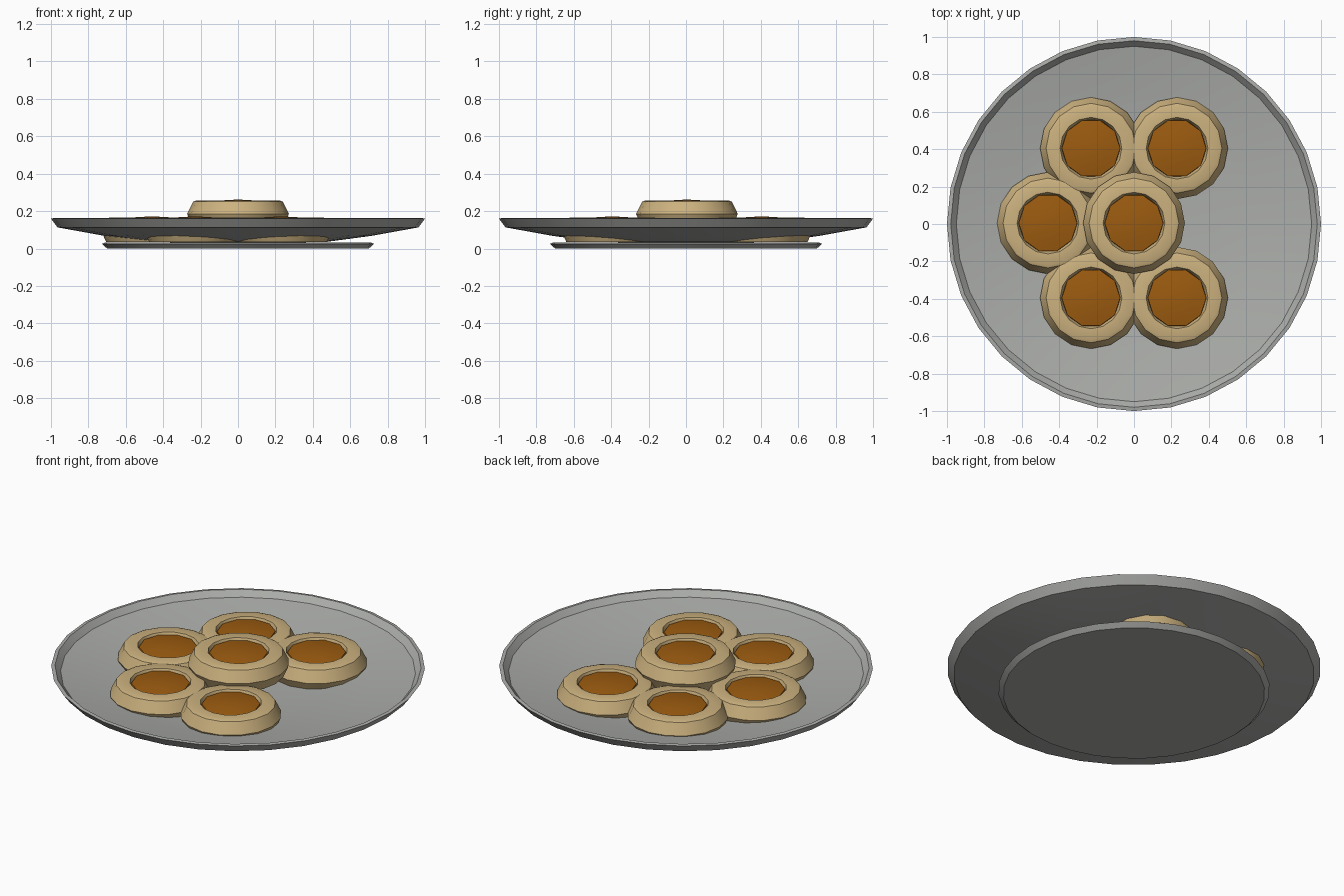
import bpy, math

if "Cube" in bpy.data.objects:
    bpy.data.objects.remove(bpy.data.objects["Cube"])


def material(name, rgb):
    m = bpy.data.materials.new(name)
    m.diffuse_color = (*rgb, 1)
    m.use_nodes = True
    m.node_tree.nodes["Principled BSDF"].inputs["Base Color"].default_value = m.diffuse_color
    return m


GREY = material("plate grey", (0.41, 0.42, 0.40))
CRUST = material("pastry tan", (0.60, 0.44, 0.21))
FILLING = material("caramel filling", (0.33, 0.105, 0.005))


def lathe(name, profile, sides, mat, loc=(0, 0, 0), angle=30, turn=0):
    """Spin an (r, z) profile about z; r = 0 ends close with a pole."""
    verts, rings, faces = [], [], []
    for r, z in profile:
        n = 1 if r == 0 else sides
        rings.append([len(verts) + i for i in range(n)])
        for i in range(n):
            a = 2 * math.pi * i / sides + turn
            verts.append((r * math.cos(a), r * math.sin(a), z))
    for a, b in zip(rings, rings[1:]):
        for i in range(sides):
            j = (i + 1) % sides
            quad = [a[i % len(a)], a[j % len(a)], b[j % len(b)], b[i % len(b)]]
            faces.append(list(dict.fromkeys(quad)))
    mesh = bpy.data.meshes.new(name)
    mesh.from_pydata(verts, [], faces)
    mesh.materials.append(mat)
    obj = bpy.data.objects.new(name, mesh)
    obj.location = loc
    bpy.context.collection.objects.link(obj)
    bpy.ops.object.select_all(action='DESELECT')
    obj.select_set(True)
    bpy.context.view_layer.objects.active = obj
    bpy.ops.object.shade_smooth_by_angle(angle=math.radians(angle))
    return obj


# Shallow dish with a raised rim
lathe("plate", [(0, 0.028), (0.47, 0.035), (0.71, 0.067), (0.965, 0.113),
                (1.0, 0.16), (0.98, 0.163), (0.95, 0.13), (0.70, 0.085),
                (0.45, 0.055), (0, 0.045)], 32, GREY)

# Thin disc under the dish
lathe("foot", [(0, 0), (0.70, 0.0), (0.727, 0.025), (0.71, 0.032), (0, 0.032)],
      32, GREY)

# Ring of five tarts, one more stacked in the middle
spots = [(-0.23, 0.405, 0), (0.23, 0.405, 0), (-0.46, 0.005, 0),
         (-0.23, -0.395, 0), (0.23, -0.395, 0), (0, 0.005, 0.09)]
for i, spot in enumerate(spots, 1):
    lathe(f"tart_crust_{i}", [(0, 0.035), (0.245, 0.035), (0.272, 0.095),
                              (0.24, 0.16), (0.225, 0.166), (0.165, 0.166),
                              (0.15, 0.13), (0, 0.13)], 16, CRUST, spot)
    lathe(f"tart_filling_{i}", [(0.158, 0.135), (0.156, 0.156), (0.09, 0.167),
                                (0, 0.172)], 10, FILLING, spot)
